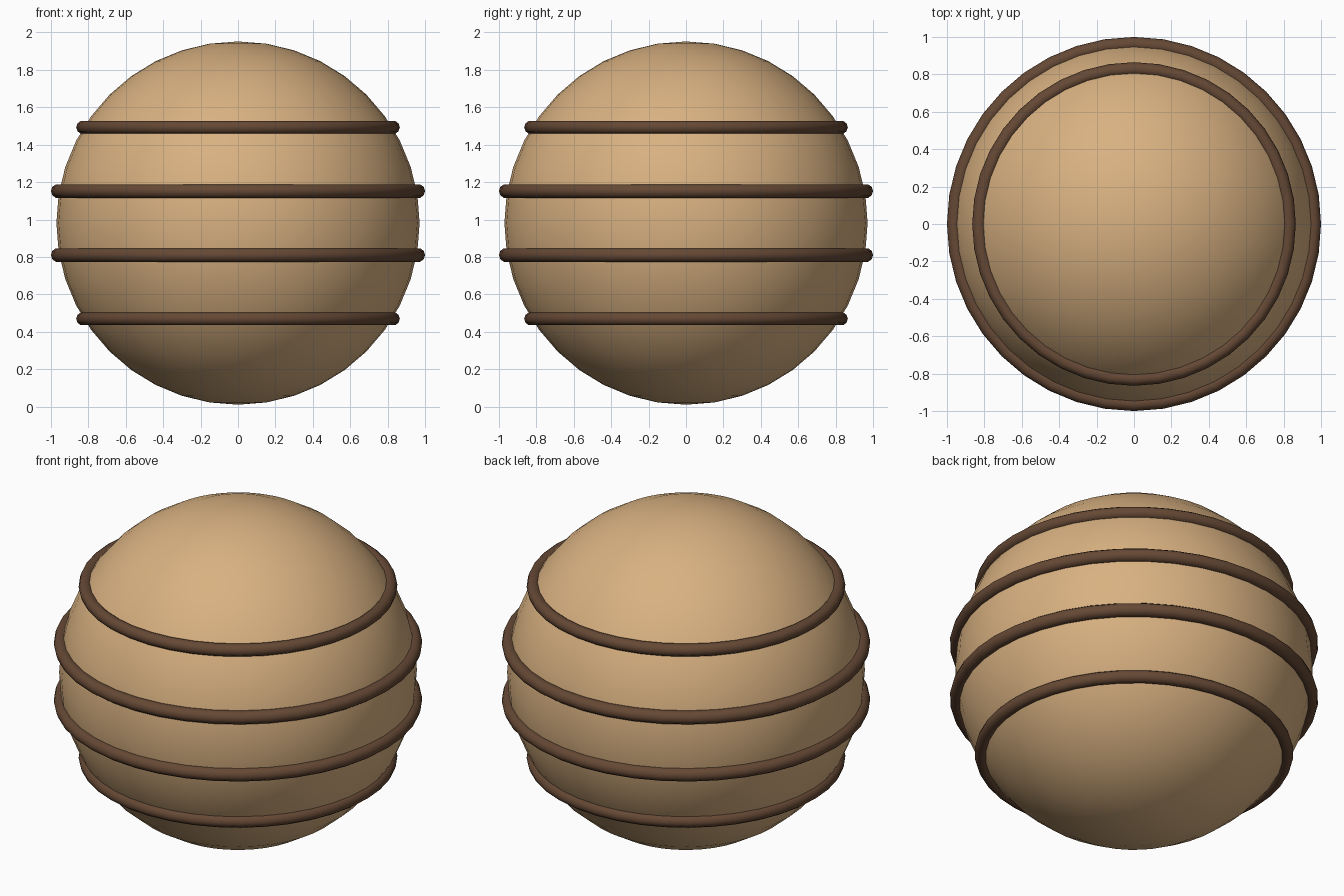
import bpy

if "Cube" in bpy.data.objects:
    bpy.data.objects.remove(bpy.data.objects["Cube"])


def material(name, color):
    m = bpy.data.materials.new(name)
    m.diffuse_color = color
    m.use_nodes = True
    m.node_tree.nodes["Principled BSDF"].inputs["Base Color"].default_value = m.diffuse_color
    return m


tan = material("tan", (0.69, 0.44, 0.22, 1))
brown = material("dark_brown", (0.13, 0.065, 0.035, 1))
CENTER = 0.981


def finish(name, mat):
    ob = bpy.context.object
    ob.name = name
    ob.data.materials.append(mat)
    bpy.ops.object.shade_smooth()


# Ball body
bpy.ops.mesh.primitive_uv_sphere_add(segments=40, ring_count=20, radius=0.971,
                                     location=(0, 0, CENTER))
finish("ball", tan)

# Raised bands, mirrored above and below the equator
for side, label in ((1, "upper"), (-1, "lower")):
    for kind, dz, major, minor in (("inner", 0.171, 0.962, 0.038),
                                   ("outer", 0.512, 0.829, 0.036)):
        bpy.ops.mesh.primitive_torus_add(
            major_segments=40, minor_segments=10,
            major_radius=major, minor_radius=minor,
            location=(0, 0, CENTER + side * dz))
        finish(f"{label}_{kind}_band", brown)
